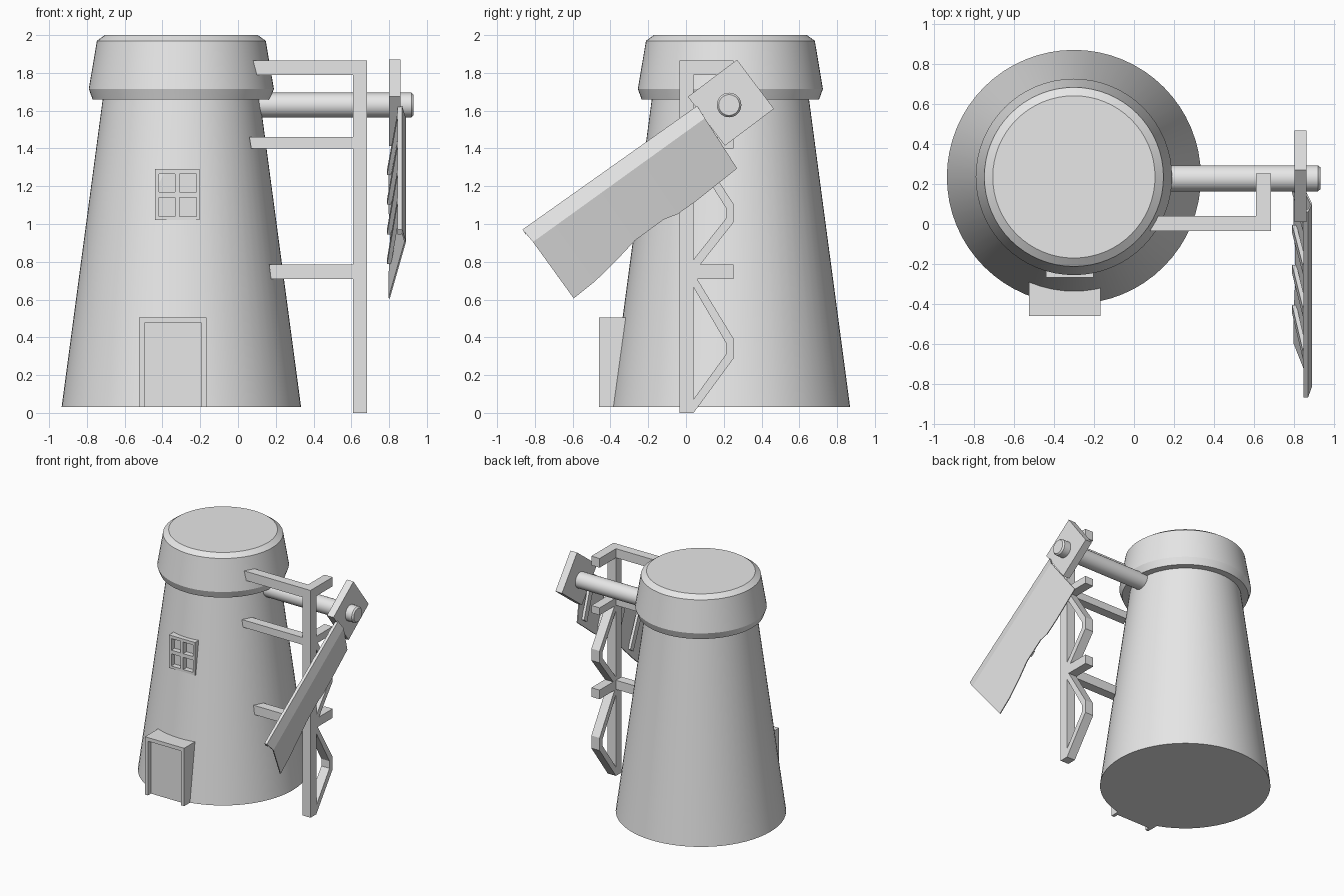
import bpy, bmesh, math
from mathutils import Vector, Matrix

if "Cube" in bpy.data.objects:
    bpy.data.objects.remove(bpy.data.objects["Cube"], do_unlink=True)

grey = bpy.data.materials.new("plain_grey")
grey.use_nodes = True
grey.diffuse_color = (0.8, 0.8, 0.8, 1)
grey.node_tree.nodes["Principled BSDF"].inputs["Base Color"].default_value = (0.8, 0.8, 0.8, 1)

CX, CY = -0.30, 0.235


def finish(name, bm, smooth=False):
    bmesh.ops.recalc_face_normals(bm, faces=bm.faces)
    mesh = bpy.data.meshes.new(name)
    bm.to_mesh(mesh)
    bm.free()
    mesh.materials.append(grey)
    ob = bpy.data.objects.new(name, mesh)
    bpy.context.collection.objects.link(ob)
    if smooth:
        bpy.ops.object.select_all(action="DESELECT")
        ob.select_set(True)
        bpy.context.view_layer.objects.active = ob
        bpy.ops.object.shade_smooth_by_angle(angle=math.radians(20))
    return ob


def add_box(bm, lo, hi):
    lo, hi = Vector(lo), Vector(hi)
    size = Matrix.Diagonal((*(hi - lo), 1))
    bmesh.ops.create_cube(bm, size=1, matrix=Matrix.Translation((lo + hi) / 2) @ size)


def boxes(name, items):
    bm = bmesh.new()
    for lo, hi in items:
        add_box(bm, lo, hi)
    return finish(name, bm)


def lathe(name, profile, matrix, sides=64):
    """Closed solid of revolution from (radius, height) pairs."""
    bm = bmesh.new()
    rings = []
    for r, h in profile:
        rings.append([bm.verts.new(matrix @ Vector((r * math.cos(a), r * math.sin(a), h)))
                      for a in (2 * math.pi * i / sides for i in range(sides))])
    for a, b in zip(rings, rings[1:]):
        for i in range(sides):
            j = (i + 1) % sides
            bm.faces.new((a[i], a[j], b[j], b[i]))
    bm.faces.new(rings[0])
    bm.faces.new(rings[-1])
    return finish(name, bm, True)


def extrude_x(name, outline, x0, x1):
    """Flat (y, z) outline given thickness along x."""
    bm = bmesh.new()
    face = bm.faces.new([bm.verts.new((x0, y, z)) for y, z in outline])
    top = bmesh.ops.extrude_face_region(bm, geom=[face])["geom"]
    bmesh.ops.translate(bm, vec=(x1 - x0, 0, 0),
                        verts=[v for v in top if isinstance(v, bmesh.types.BMVert)])
    return finish(name, bm)


# Tower body and cap
stand = Matrix.Translation((CX, CY, 0))
tower = lathe("tower_body", [(0.634, 0.03), (0.415, 1.67)], stand)
lathe("tower_cap", [(0.40, 1.66), (0.47, 1.66), (0.49, 1.715), (0.447, 1.97), (0.405, 2.0)], stand)

# Window recess cut into the tower
cutter = boxes("window_cutter", [((-0.43, -0.4, 1.03), (-0.215, -0.225, 1.28))])
cutter.hide_render = True
cut = tower.modifiers.new("window_recess", "BOOLEAN")
cut.operation = "DIFFERENCE"
cut.solver = "EXACT"
cut.object = cutter
bpy.context.view_layer.objects.active = tower
bpy.ops.object.modifier_apply(modifier=cut.name)
bpy.data.objects.remove(cutter, do_unlink=True)

# Window frame with cross bars
front, back = -0.268, -0.20
boxes("window_frame",
      [((x0, front, 1.02), (x1, back, 1.29)) for x0, x1 in
       ((-0.44, -0.418), (-0.333, -0.31), (-0.22, -0.203))]
      + [((-0.43, front, z0), (-0.21, back, z1)) for z0, z1 in
         ((1.02, 1.04), (1.14, 1.17), (1.265, 1.29))])

# Door panel, jambs and lintel
boxes("door_panel", [((-0.51, -0.42, 0.03), (-0.18, -0.2, 0.49))])
boxes("door_frame", [((-0.523, -0.46, 0.03), (-0.496, -0.2, 0.505)),
                     ((-0.194, -0.46, 0.03), (-0.167, -0.2, 0.505)),
                     ((-0.51, -0.46, 0.475), (-0.18, -0.2, 0.505))])

# Sail shaft
along_x = Matrix.Translation((0, 0.228, 1.63)) @ Matrix.Rotation(math.pi / 2, 4, "Y")
lathe("sail_shaft", [(0.065, 0.0), (0.065, 0.918), (0.055, 0.93)], along_x, 32)

# Square hub plate
turn = math.radians(37)
hub = [(0.238 + 0.23 * math.cos(turn + math.pi * k / 2 + math.pi / 4),
        1.642 + 0.23 * math.sin(turn + math.pi * k / 2 + math.pi / 4)) for k in range(4)]
extrude_x("hub_plate", hub, 0.80, 0.86)

# Side scaffold: post, arms to the tower and short brackets
P0, P1, Y0, Y1 = 0.608, 0.683, -0.035, 0.04
boxes("scaffold_post", [((P0, Y0, 0), (P1, Y1, 1.865))])
for label, z0, z1, x_top, x_low in (("top", 1.79, 1.865, 0.08, 0.10),
                                    ("middle", 1.40, 1.46, 0.06, 0.07),
                                    ("lower", 0.71, 0.785, 0.165, 0.175)):
    arm = boxes(label + "_arm", [((x_top, Y0, z0), (P0, Y1, z1))])
    for v in arm.data.vertices:
        if v.co.x < P0 - 0.1:
            v.co.x = (x_top if v.co.z > (z0 + z1) / 2 else x_low) + (0.04 if v.co.y > 0 else 0)
    boxes(label + "_bracket", [((P0, Y1, z0), (P1, 0.252, z1))])


# Bent braces between the brackets
def brace(name, low, high):
    h = high - low
    outer = [(Y1, low), (0.252, low + 0.39 * h), (0.252, low + 0.53 * h), (Y1, high)]
    inner = [(Y1, high - 0.075), (0.212, low + 0.50 * h), (0.212, low + 0.42 * h), (Y1, low + 0.072)]
    extrude_x(name, outer + inner, P0, P1)


brace("lower_brace", 0.0, 0.74)
brace("upper_brace", 0.74, 1.43)

# Sail corners as hub end and tip end of each long edge
SPAR = (Vector((0.865, 0.06, 1.625)), Vector((0.865, -0.865, 0.97)))
FOLD = (Vector((0.885, 0.10, 1.56)), Vector((0.885, -0.81, 0.905)))
HEM = (Vector((0.80, 0.27, 1.295)), Vector((0.80, -0.595, 0.607)))


def on(edge, t):
    return edge[0].lerp(edge[1], t)


# Sail sheet with a folded upper strip and a worn lower hem
bm = bmesh.new()
cols = []
for t, f in ((0, 1), (0.25, 1), (0.36, 0.98), (0.43, 0.91), (0.6, 0.89),
             (0.72, 0.95), (0.87, 1.0), (1, 1)):
    pts = (on(SPAR, t), on(FOLD, t), on(FOLD, t).lerp(on(HEM, t), f))
    cols.append([bm.verts.new(p) for p in pts])
for a, b in zip(cols, cols[1:]):
    for i in range(2):
        bm.faces.new((a[i], a[i + 1], b[i + 1], b[i]))
sheet = finish("sail_sheet", bm)
thick = sheet.modifiers.new("thickness", "SOLIDIFY")
thick.thickness = 0.008
thick.offset = 0


# Ribs and rail behind the sail
def beam(name, a, b, across, depth):
    bm = bmesh.new()
    drop = Vector((-depth, 0, 0))
    ring = [[bm.verts.new(p + o) for o in (Vector(), across, across + drop, drop)] for p in (a, b)]
    for i in range(4):
        j = (i + 1) % 4
        bm.faces.new((ring[0][i], ring[0][j], ring[1][j], ring[1][i]))
    bm.faces.new(ring[0])
    bm.faces.new(ring[1])
    return finish(name, bm)


length = (SPAR[1] - SPAR[0]).normalized()
beam("sail_rail", SPAR[0], SPAR[1], (FOLD[0] - SPAR[0]) * 0.4 - Vector((0.008, 0, 0)), 0.02)
for k in range(4):
    t = 0.06 + 0.23 * k
    beam("sail_rib_%d" % (k + 1), on(SPAR, t), on(FOLD, t).lerp(on(HEM, t), 0.87), length * 0.05, 0.022)
